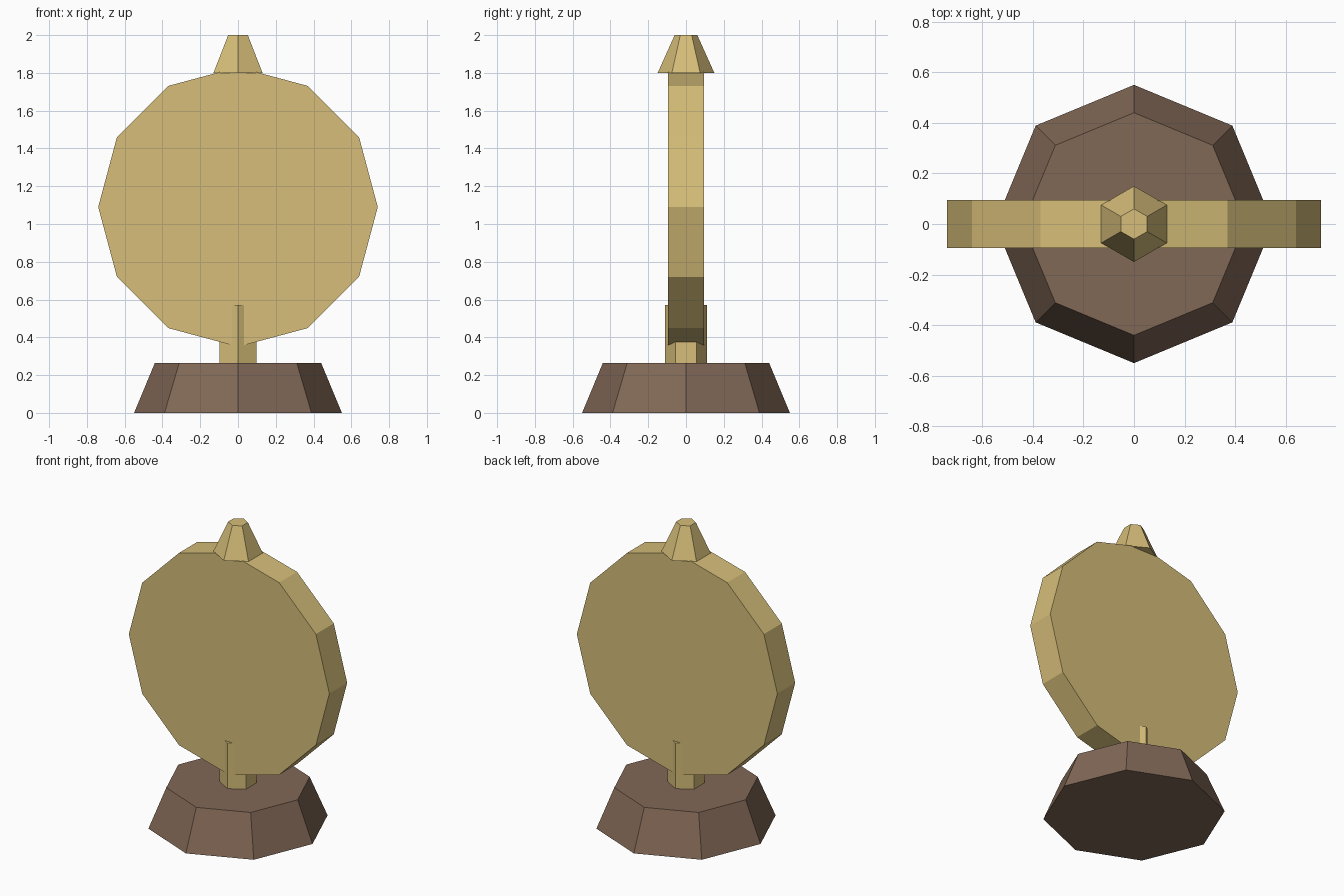
import bpy
import math

cube = bpy.data.objects.get("Cube")
if cube:
    bpy.data.objects.remove(cube, do_unlink=True)


def make_material(name, rgb):
    mat = bpy.data.materials.new(name)
    mat.use_nodes = True
    color = (*rgb, 1.0)
    mat.diffuse_color = color
    mat.node_tree.nodes["Principled BSDF"].inputs["Base Color"].default_value = color
    return mat


def prism(name, sides, r_bottom, r_top, z0, z1, mat):
    """Flat-shaded tapered prism with corners on the y axis."""
    bpy.ops.mesh.primitive_cone_add(
        vertices=sides, radius1=r_bottom, radius2=r_top,
        depth=z1 - z0, location=(0, 0, (z0 + z1) / 2))
    obj = bpy.context.object
    obj.name = name
    obj.data.materials.append(mat)
    return obj


gold = make_material("pale gold", (0.67, 0.51, 0.19))
brown = make_material("dark wood", (0.22, 0.138, 0.093))

# Octagonal plinth, hexagonal stem and tapered finial
prism("base", 8, 0.55, 0.44, 0, 0.265, brown)
prism("stem", 6, 0.112, 0.112, 0.25, 0.57, gold)
prism("finial", 6, 0.15, 0.06, 1.8, 2.0, gold)

# Upright twelve-sided disc
disc = prism("disc", 12, 0.74, 0.74, -0.094, 0.094, gold)
disc.location.z = 1.09
disc.rotation_euler.x = math.pi / 2
